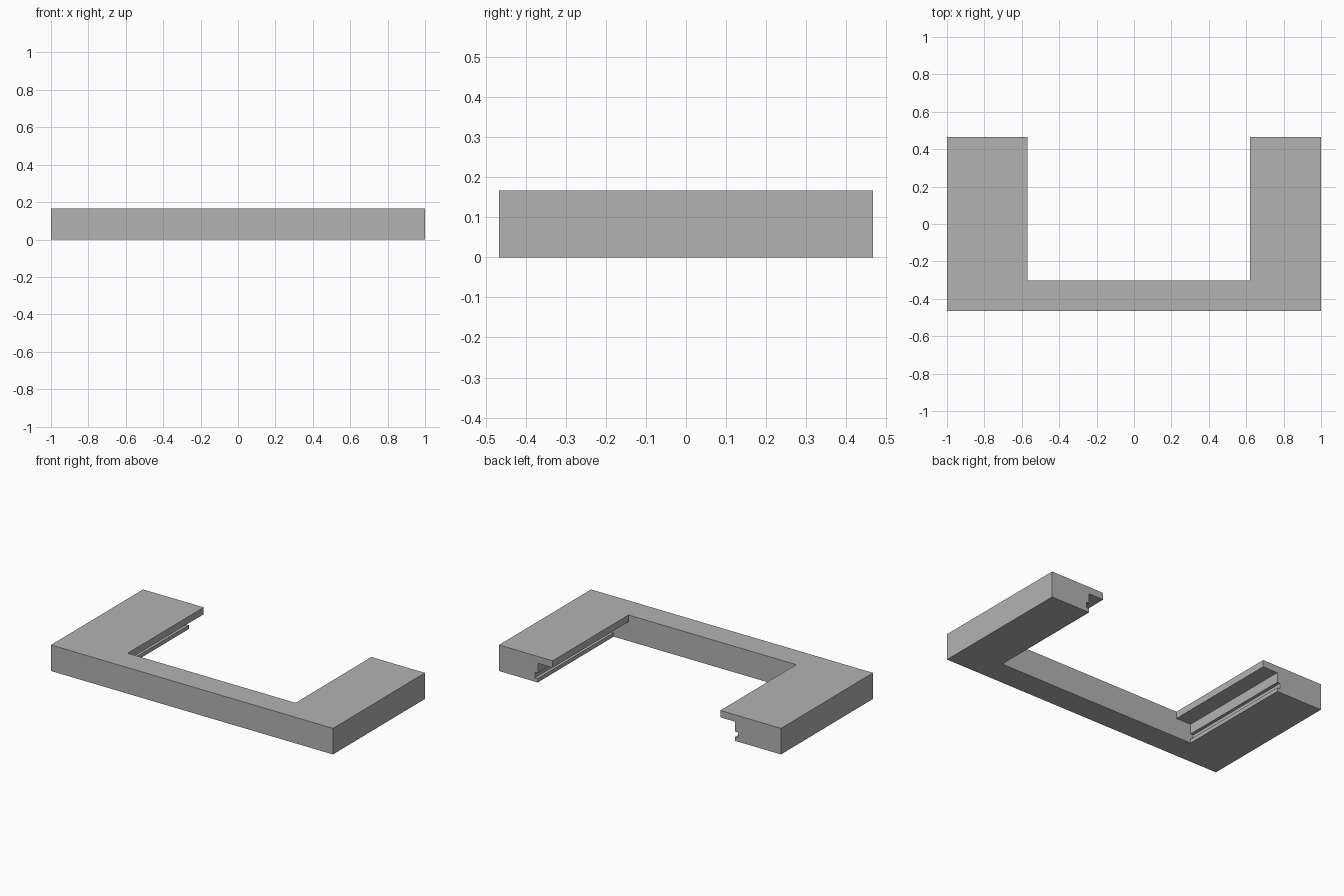
import bpy
import bmesh

cube = bpy.data.objects.get("Cube")
if cube:
    bpy.data.objects.remove(cube, do_unlink=True)

HEIGHT = 0.167
HALF_DEPTH = 0.466
BAR_BACK = -0.303      # inner face of the front bar
OPENING_CENTRE = 0.025

grey = bpy.data.materials.new("plain grey")
grey.use_nodes = True
colour = (0.45, 0.45, 0.45, 1)
grey.diffuse_color = colour
grey.node_tree.nodes["Principled BSDF"].inputs["Base Color"].default_value = colour


def extrude_profile(name, profile, y0, y1):
    """Extrude an (x, z) outline along y into a closed solid."""
    bm = bmesh.new()
    face = bm.faces.new([bm.verts.new((x, y0, z)) for x, z in profile])
    new = bmesh.ops.extrude_face_region(bm, geom=[face])["geom"]
    verts = [v for v in new if isinstance(v, bmesh.types.BMVert)]
    bmesh.ops.translate(bm, verts=verts, vec=(0, y1 - y0, 0))
    bmesh.ops.recalc_face_normals(bm, faces=bm.faces)
    mesh = bpy.data.meshes.new(name)
    bm.to_mesh(mesh)
    bm.free()
    mesh.materials.append(grey)
    obj = bpy.data.objects.new(name, mesh)
    bpy.context.collection.objects.link(obj)
    return obj


# Solid block that becomes the U-shaped frame
block = [(-1, 0), (1, 0), (1, HEIGHT), (-1, HEIGHT)]
frame = extrude_profile("u_frame", block, -HALF_DEPTH, HALF_DEPTH)

# Opening outline: narrow at the top lips, wide below, grooved near the bottom
lip, web, groove = 0.595, 0.70, 0.72
half = [(web, -0.1), (web, 0.025), (groove, 0.025), (groove, 0.06),
        (web, 0.06), (web, 0.123), (lip, 0.123), (lip, 0.3)]
outline = [(OPENING_CENTRE + x, z) for x, z in half]
outline += [(OPENING_CENTRE - x, z) for x, z in reversed(half)]
cutter = extrude_profile("opening_cutter", outline, BAR_BACK, 0.6)
cutter.hide_render = True

# Cut the opening between the two arms
cut = frame.modifiers.new("opening", "BOOLEAN")
cut.operation = "DIFFERENCE"
cut.solver = "EXACT"
cut.object = cutter
bpy.context.view_layer.objects.active = frame
bpy.ops.object.modifier_apply(modifier=cut.name)
bpy.data.objects.remove(cutter, do_unlink=True)
